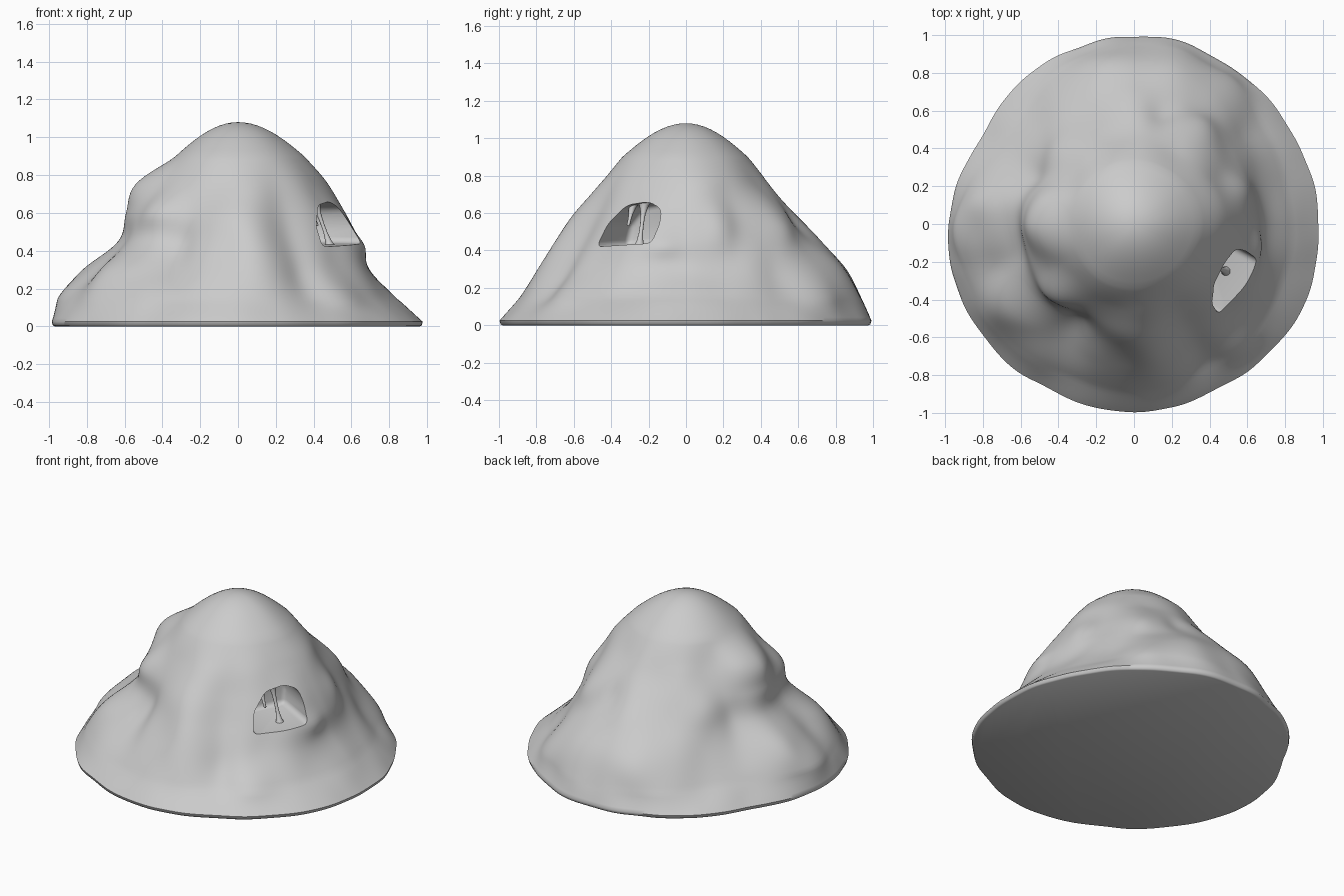
import bpy, bmesh, math
from mathutils import Vector, noise

if "Cube" in bpy.data.objects:
    bpy.data.objects.remove(bpy.data.objects["Cube"])

SEG, SUB = 180, 7
LEVELS = [0.025, 0.15, 0.30, 0.45, 0.60, 0.75, 0.90]
# radius at each level, one row every 30 degrees starting at +x
RADII = [
    [.98, .83, .70, .65, .58, .48, .35],
    [.97, .85, .72, .63, .56, .46, .34],
    [.98, .92, .82, .69, .58, .45, .33],
    [1.0, .94, .86, .72, .58, .44, .33],
    [.97, .87, .76, .64, .53, .42, .33],
    [.93, .82, .71, .60, .51, .43, .33],
    [.985, .94, .80, .63, .60, .55, .33],
    [1.0, .92, .81, .63, .56, .46, .33],
    [.985, .88, .75, .61, .54, .44, .34],
    [.995, .89, .77, .67, .58, .46, .34],
    [.98, .85, .73, .62, .54, .45, .34],
    [1.0, .85, .73, .65, .56, .46, .34],
]
# bulges and gullies: angle, height, angular width, height width, amount
BUMPS = [
    (297, .22, 8, .18, -.05), (278, .42, 12, .18, .03), (310, .15, 9, .10, .03),
    (238, .36, 10, .14, -.06), (222, .62, 12, .10, .04), (218, .32, 9, .10, .02),
    (40, .25, 8, .18, -.02), (54, .52, 9, .10, .025), (76, .55, 8, .10, -.035),
    (350, .42, 8, .06, .02), (155, .45, 9, .15, -.03), (138, .55, 10, .1, .02),
    (105, .3, 10, .15, .03), (18, .52, 9, .12, .03), (173, .28, 8, .10, .03),
    (197, .3, 8, .12, -.04),
]


def spline(p0, p1, p2, p3, t):
    return 0.5 * (2*p1 + (p2-p0)*t + (2*p0-5*p1+4*p2-p3)*t*t + (3*p1-p0-3*p2+p3)*t**3)


def level_radius(deg, k):
    i, t = divmod(deg / 30, 1)
    return spline(*[RADII[(int(i) + j) % 12][k] for j in (-1, 0, 1, 2)], t)


def detail(deg, r, z):
    fade = min(1, max(0, (z - .03) / .1)) * min(1, max(0, (.9 - z) / .15))
    d = .025 * noise.noise(Vector((r*math.cos(math.radians(deg)),
                                   r*math.sin(math.radians(deg)), z*.6)) * 4)
    for a, h, wa, wz, amt in BUMPS:
        da = (deg - a + 180) % 360 - 180
        d += amt * math.exp(-(da/wa)**2 - ((z-h)/wz)**2)
    return d * fade


def column_points(deg):
    """Vertical profile of the hill at one angle, from rim to summit."""
    zs = [0] + LEVELS + [1.02, 1.08]
    rs = [level_radius(deg, k) for k in range(7)]
    a = math.radians(deg)
    rs[0] += .012 * noise.noise(Vector((math.cos(a), math.sin(a), .3)) * 5)
    rs = [rs[0] * .985] + rs + [.2, 0]
    pts = [(rs[0], 0), (rs[0] * 1.01, .006)]
    for k in range(1, 7):
        for s in range(SUB):
            t = s / SUB
            r = spline(*rs[k-1:k+3], t) if k > 1 else rs[1] + (rs[2]-rs[1])*t
            z = zs[k] + (zs[k+1]-zs[k])*t
            pts.append((r + detail(deg, r, z), z))
    # rounded summit
    r0 = rs[7]
    for s in range(10):
        u = 1 - s / 10
        pts.append((r0 * u, 1.08 - .21*u*u + .03*u**4))
    return pts


def make_object(name, bm):
    bmesh.ops.recalc_face_normals(bm, faces=bm.faces)
    me = bpy.data.meshes.new(name)
    bm.to_mesh(me)
    bm.free()
    ob = bpy.data.objects.new(name, me)
    bpy.context.collection.objects.link(ob)
    return ob


def activate(ob):
    bpy.ops.object.select_all(action='DESELECT')
    ob.select_set(True)
    bpy.context.view_layer.objects.active = ob


# Hill body
bm = bmesh.new()
cols = []
for i in range(SEG):
    deg = 360 * i / SEG
    a = math.radians(deg)
    cols.append([bm.verts.new((r*math.cos(a), r*math.sin(a), z)) for r, z in column_points(deg)])
top = bm.verts.new((0, 0, 1.08))
for i in range(SEG):
    c, d = cols[i], cols[(i + 1) % SEG]
    for j in range(len(c) - 1):
        bm.faces.new((c[j], d[j], d[j+1], c[j+1]))
    bm.faces.new((c[-1], d[-1], top))
bm.faces.new([c[0] for c in reversed(cols)])
hill = make_object("hill", bm)

# Cave cutter: leaning arch pushed into the slope
OUT, SIDE = Vector((.86, -.51, 0)), Vector((.51, .86, 0))
arch = [(-.19, .415), (.18, .435), (.19, .55), (.17, .63), (.08, .67), (-.06, .65), (-.16, .54)]
bm = bmesh.new()


def arch_ring(depth, scale):
    return [bm.verts.new(OUT*depth + SIDE*(s*scale) + Vector((0, 0, .53 + (z-.53)*scale)))
            for s, z in arch]


back, front = arch_ring(.33, .9), arch_ring(.85, 1.0)
n = len(arch)
for i in range(n):
    bm.faces.new((back[i], back[(i+1) % n], front[(i+1) % n], front[i]))
bm.faces.new(back)
bm.faces.new(front)
bmesh.ops.bevel(bm, geom=bm.edges[:], offset=.03, segments=4, affect='EDGES', profile=.5)
cutter = make_object("cave_cutter", bm)
cutter.hide_render = True

activate(hill)
mod = hill.modifiers.new("cave", 'BOOLEAN')
mod.operation, mod.solver, mod.object = 'DIFFERENCE', 'EXACT', cutter
bpy.ops.object.modifier_apply(modifier="cave")
bpy.data.objects.remove(cutter)
activate(hill)
bpy.ops.object.shade_smooth_by_angle(angle=math.radians(45))


# Dripstones inside the cave, each leaning with the slope
def dripstone(name, base, tip, profile):
    bm = bmesh.new()
    base, tip = Vector(base), Vector(tip)
    rings = []
    for r, t in profile:
        c = base.lerp(tip, t)
        rings.append([bm.verts.new(c + Vector((r*math.cos(k*math.pi/6), r*math.sin(k*math.pi/6), 0)))
                      for k in range(12)])
    for a, b in zip(rings, rings[1:]):
        for k in range(12):
            bm.faces.new((a[k], a[(k+1) % 12], b[(k+1) % 12], b[k]))
    bm.faces.new(rings[0])
    bm.faces.new(rings[-1])
    activate(make_object(name, bm))
    bpy.ops.object.shade_smooth_by_angle(angle=math.radians(60))


dripstone("cave_column", (.49, -.25, .42), (.40, -.22, .67),
          [(.03, 0), (.018, .12), (.011, .3), (.010, .5), (.013, .7), (.025, .88), (.04, 1)])
dripstone("stalactite", (.42, -.31, .53), (.36, -.28, .66),
          [(.003, 0), (.009, .06), (.009, .25), (.012, .5), (.02, .75), (.035, 1)])
